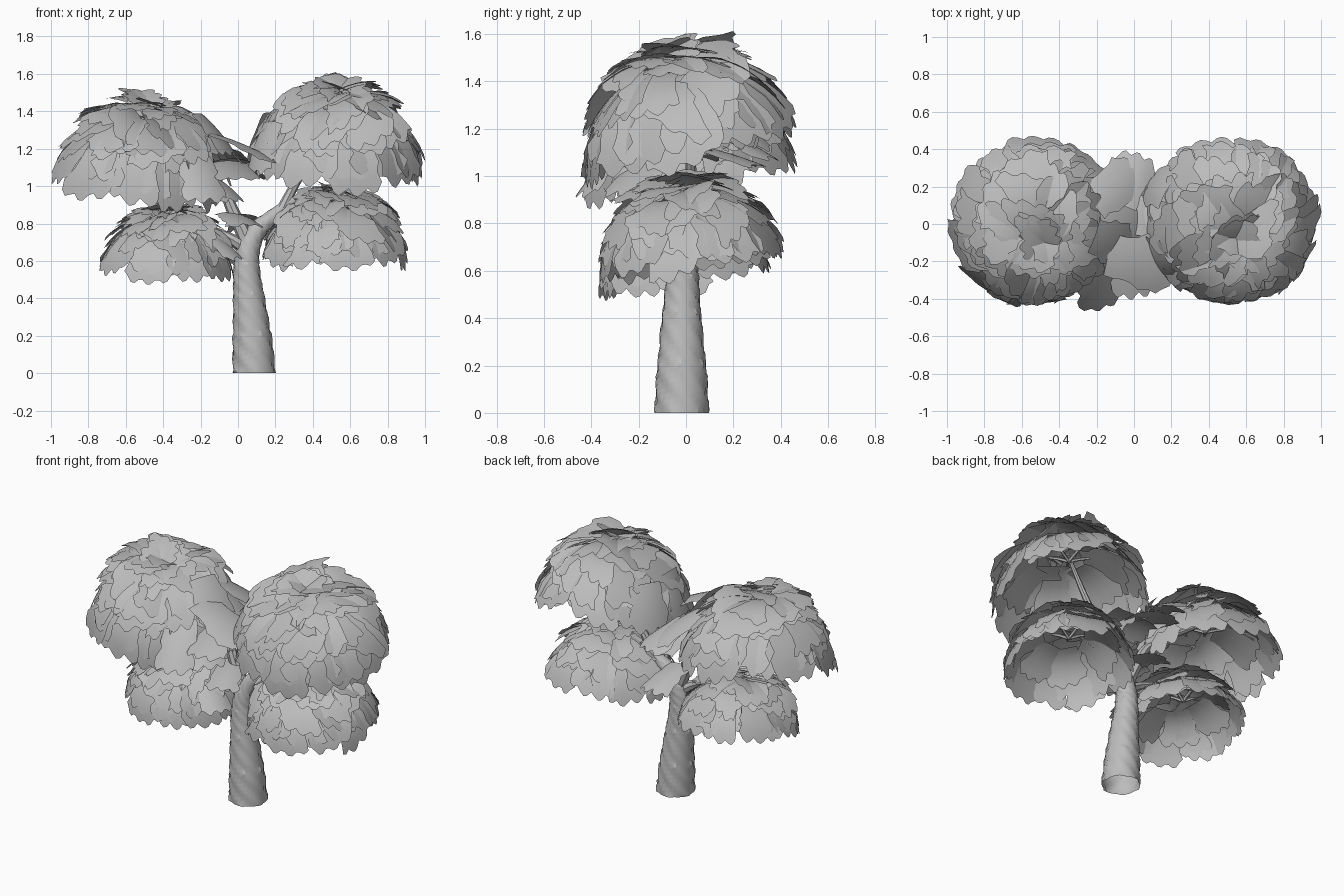
import bpy, bmesh, random
from math import sin, cos, pi, radians
from mathutils import Vector, Matrix, Euler

if "Cube" in bpy.data.objects:
    bpy.data.objects.remove(bpy.data.objects["Cube"])

random.seed(7)
R = random.uniform
grey = bpy.data.materials.new("mid_grey")
grey.diffuse_color = (.5, .5, .5, 1)
grey.use_nodes = True
grey.node_tree.nodes["Principled BSDF"].inputs["Base Color"].default_value = grey.diffuse_color


def finish(name, bm, angle=40):
    me = bpy.data.meshes.new(name)
    bm.to_mesh(me)
    bm.free()
    me.materials.append(grey)
    ob = bpy.data.objects.new(name, me)
    bpy.context.collection.objects.link(ob)
    bpy.ops.object.select_all(action='DESELECT')
    ob.select_set(True)
    bpy.context.view_layer.objects.active = ob
    bpy.ops.object.shade_smooth_by_angle(angle=radians(angle))
    return ob


def spline(pts, n):
    """Catmull-Rom samples through points of (x, y, z, radius)."""
    p = [Vector(q) for q in pts]
    p = [2 * p[0] - p[1]] + p + [2 * p[-1] - p[-2]]
    out = []
    for i in range(1, len(p) - 2):
        a, b, c, d = p[i - 1:i + 3]
        for k in range(n):
            t = k / n
            out.append(0.5 * (2 * b + (c - a) * t + (2 * a - 5 * b + 4 * c - d) * t**2
                              + (3 * b - a - 3 * c + d) * t**3))
    return out + [p[-2]]


def tube(bm, pts, sides=8, n=4, bark=0.0):
    path = spline(pts, n)
    rings = []
    for i, q in enumerate(path):
        t = (path[min(i + 1, len(path) - 1)] - path[max(i - 1, 0)]).xyz.normalized()
        side = Vector((0, 1, 0)).cross(t).normalized()
        up = t.cross(side)
        ring = []
        for k in range(sides):
            a = 2 * pi * k / sides
            r = q.w * (1 + bark * ((k * 6 / sides + i * 0.22) % 1 - 0.5))
            co = q.xyz + side * r * cos(a) + up * r * sin(a)
            if i == 0 and bark:
                co.z = 0
            ring.append(bm.verts.new(co))
        rings.append(ring)
    for a, b in zip(rings, rings[1:]):
        for k in range(sides):
            m = (k + 1) % sides
            bm.faces.new((a[k], a[m], b[m], b[k]))


def card(bm, fn, nu=12, nv=6):
    """Leaf sheet with a scalloped outer edge and ragged sides; fn(u, v) places it."""
    ph = R(0, 1)
    rag = [R(0.78, 1.0) for _ in range(nv + 1)]
    rows = []
    for j in range(nv + 1):
        v = j / nv
        row = []
        for i in range(nu + 1):
            u = 2 * i / nu - 1
            edge = 0.88 + 0.12 * abs(sin(pi * (1.5 * u + ph))) - 0.14 * abs(u)**4
            row.append(bm.verts.new(fn(u * (0.75 + 0.25 * v) * rag[j], v * edge)))
        rows.append(row)
    for a, b in zip(rows, rows[1:]):
        for i in range(nu):
            bm.faces.new((a[i], b[i], b[i + 1], a[i + 1]))


def dome(name, centre, r, rz, tilt):
    """Shingled dome made of overlapping tiers of flattish leaf sheets."""
    bm = bmesh.new()
    base = Matrix.Translation(centre) @ Euler(tilt).to_matrix().to_4x4()
    # outer polar angle, number of sheets, length, half width, shell scale
    tiers = [(15, 4, 32, 15, .98), (25, 6, 36, 16, .99), (37, 8, 38, 17, .99),
             (49, 9, 40, 19, .99), (60, 10, 42, 20, .99), (70, 10, 44, 22, .97),
             (85, 10, 48, 24, .95), (93, 10, 50, 24, .98), (58, 6, 50, 26, .8),
             (78, 7, 50, 26, .82)]
    for end, count, length, half, shell in tiers:
        off = R(0, 6)
        wild = 2.0 if end < 75 else .9
        for k in range(count):
            az = off + 2 * pi * (k + wild * R(-.15, .15)) / count
            p1 = radians(end + wild * R(-4, 4))
            s1 = shell + wild * R(-.015, .015)
            yaw, roll = wild * R(-.15, .15), wild * R(-.04, .04)
            L, W = radians(length), radians(half * R(.85, 1.1))

            def place(u, v):
                p = p1 - L * (1 - v) + yaw * u
                w = W * u
                s = s1 - 0.2 * (1 - v) + roll * u + .35 * w * w
                d = Vector((sin(p) * cos(w), sin(w), cos(p) * cos(w)))
                d = Matrix.Rotation(az, 3, 'Z') @ d
                return base @ Vector((d.x * r * s, d.y * r * s, d.z * rz * s))
            card(bm, place)
    finish(name, bm)


# Trunk with spiral bark, leaning into the right limb
bm = bmesh.new()
tube(bm, [(.087, -.018, 0, .115), (.075, -.018, .2, .102), (.058, -.018, .4, .083),
          (.046, -.015, .55, .07), (.055, -.01, .66, .062), (.10, 0, .76, .052),
          (.19, .01, .84, .038), (.30, .02, .93, .026)], sides=30, n=9, bark=.12)
finish("trunk", bm, 25)

domes = [("upper_left_foliage", (-.535, .02, 1.0), .465, .515, (.2, .12, 0)),
         ("upper_right_foliage", (.525, .025, 1.09), .47, .515, (.24, .04, 0)),
         ("lower_left_foliage", (-.38, .0, .55), .37, .38, (.14, .05, 0)),
         ("lower_right_foliage", (.52, .02, .62), .4, .41, (.13, .02, 0))]

# Main limbs
bm = bmesh.new()
tube(bm, [(.06, -.01, .68, .045), (-.02, 0, .85, .034), (-.12, .01, 1.02, .026), (-.48, .02, 1.28, .012)])
tube(bm, [(.05, -.01, .66, .04), (-.06, -.02, .73, .028), (-.2, -.01, .78, .02), (-.36, 0, .8, .01)])
tube(bm, [(.24, .01, .88, .032), (.3, .02, 1.0, .024), (.42, .02, 1.2, .018), (.52, .02, 1.38, .01)])
tube(bm, [(.14, 0, .79, .035), (.27, .02, .83, .022), (.4, .02, .87, .016), (.52, .02, .88, .01)])
finish("limbs", bm)

# Twigs fanning out under each dome
bm = bmesh.new()
for _, c, r, rz, _t in domes:
    c = Vector(c)
    a = c + Vector((0, 0, rz * .5))
    for k in range(5):
        ang = k * 2 * pi / 5 + .3
        d = Vector((cos(ang) * r, sin(ang) * r, 0))
        m, e = a + d * .3 + Vector((0, 0, .05)), a + d * .6 + Vector((0, 0, .03))
        tube(bm, [(*a, .011), (*m, .008), (*e, .004)], sides=5, n=2)
finish("twigs", bm)

for d in domes:
    dome(*d)

# Loose leaf sheets between the domes: x, y, z, heading, pitch, length, half width
bm = bmesh.new()
for x, y, z, head, pitch, ln, wd in [
        (.04, -.2, 1.2, -10, 16, .4, .17), (.0, .14, 1.09, 80, 8, .4, .14),
        (-.02, -.22, 1.08, -80, 8, .38, .14), (-.2, -.34, 1.04, -72, 40, .36, .13),
        (-.1, .2, 1.2, 40, 25, .36, .14), (.03, 0, 1.1, 170, 6, .3, .16),
        (-.12, -.1, 1.27, -20, 40, .3, .15), (-.06, .02, 1.18, 10, 30, .3, .16),
        (-.12, -.2, 1.0, -40, 25, .32, .14), (-.02, .24, 1.13, 70, 15, .32, .12),
        (.12, -.05, 1.24, 180, 60, .3, .15), (.13, .2, 1.25, 150, 60, .3, .14),
        (.14, -.2, 1.2, 215, 60, .3, .13),
        (.0, -.12, .82, -70, 4, .32, .11), (.04, .16, .8, 85, 8, .3, .11),
        (-.08, -.15, .68, -30, 25, .26, .1)]:
    m = (Matrix.Translation((x, y, z)) @ Matrix.Rotation(radians(head), 4, 'Z')
         @ Matrix.Rotation(radians(pitch), 4, 'Y'))
    card(bm, lambda u, v: m @ Vector((ln * (v - .5), wd * u, .03 - .05 * v * v - .03 * u * u)))
finish("middle_leaves", bm)
